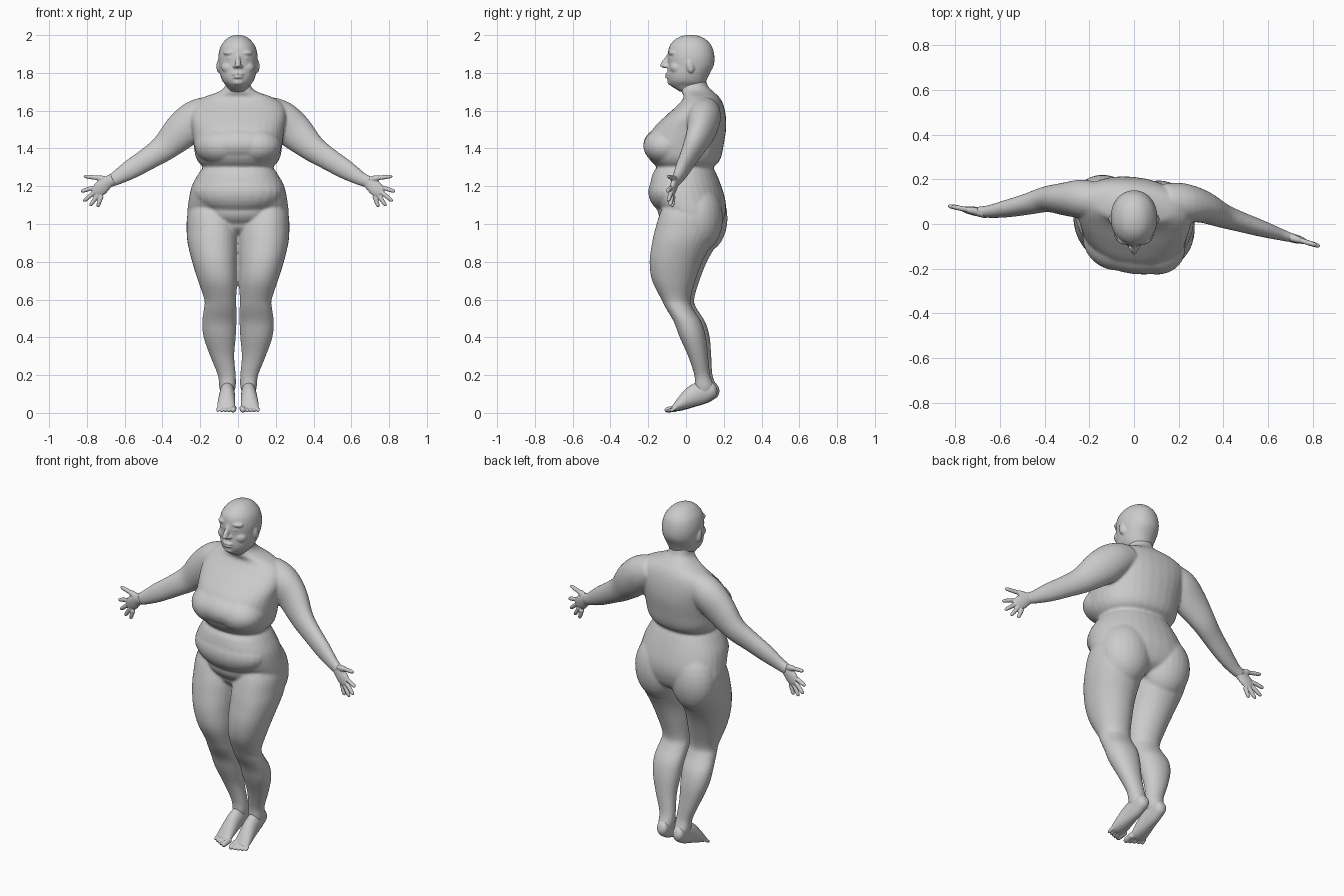
import bpy, bmesh, math
from mathutils import Vector, Matrix

TWIST = 0.1     # the body is turned slightly: y shifts with x


def dense(rows, k=4):
    """Smooth in-between rows (Catmull-Rom)."""
    out = []
    for i in range(len(rows) - 1):
        p0, p1, p2, p3 = (rows[max(0, min(len(rows) - 1, i + j))] for j in (-1, 0, 1, 2))
        for s in range(k):
            t = s / k
            out.append([0.5 * (2 * b + (c - a) * t + (2 * a - 5 * b + 4 * c - d) * t * t
                        + (3 * b - a - 3 * c + d) * t ** 3) for a, b, c, d in zip(p0, p1, p2, p3)])
    return out + [list(rows[-1])]


def loft(bm, frames, p=2.0, n=32):
    """Skin superellipse rings given as (centre, half axis a, half axis b)."""
    def se(v):
        return math.copysign(abs(v) ** (2 / p), v)
    rings = [[bm.verts.new(c + a * se(math.cos(2 * math.pi * i / n)) + b * se(math.sin(2 * math.pi * i / n)))
              for i in range(n)] for c, a, b in frames]
    for r0, r1 in zip(rings, rings[1:]):
        for i in range(n):
            j = (i + 1) % n
            bm.faces.new((r0[i], r0[j], r1[j], r1[i]))
    bm.faces.new(rings[0])
    bm.faces.new(rings[-1])


def stack(bm, rows, p=2.2, s=1):
    """Horizontal rings: z, x0, x1, y0, y1."""
    loft(bm, [(Vector((s * (x0 + x1) / 2, (y0 + y1) / 2, z)), Vector(((x1 - x0) / 2, 0, 0)),
               Vector((0, (y1 - y0) / 2, 0))) for z, x0, x1, y0, y1 in dense(rows)], p)


def tube(bm, rows, hint, k=4, n=24):
    """Rings along a path: x, y, z, radius across hint, radius along hint."""
    d = dense(rows, k)
    pts = [Vector(r[:3]) for r in d]
    frames = []
    for i, r in enumerate(d):
        t = (pts[min(i + 1, len(d) - 1)] - pts[max(i - 1, 0)]).normalized()
        a = t.cross(Vector(hint)).normalized()
        frames.append((pts[i], a * r[3], a.cross(t) * r[4]))
    loft(bm, frames, 2, n)


def ball(bm, c, r, tilt=0.0):
    m = Matrix.Translation(c) @ Matrix.Rotation(tilt, 4, 'X') @ Matrix.Diagonal((*r, 1))
    bmesh.ops.create_uvsphere(bm, u_segments=24, v_segments=16, radius=1, matrix=m)


def digit(bm, a, b, r, hint):
    """Tapered finger or toe with a round tip."""
    a, b = Vector(a), Vector(b)
    tube(bm, [(*a.lerp(b, t), r * f, r * f) for t, f in ((0, 1), (.5, 1), (.85, .85), (1, .4))], hint, 3, 12)


def finish(name, bm, voxel, smooth, twist=0.0):
    """Turn slightly, then fuse the overlapping masses into one skin."""
    for v in bm.verts:
        v.co.y -= twist * v.co.x
    bmesh.ops.recalc_face_normals(bm, faces=bm.faces)
    me = bpy.data.meshes.new(name)
    bm.to_mesh(me)
    bm.free()
    ob = bpy.data.objects.new(name, me)
    bpy.context.collection.objects.link(ob)
    rm = ob.modifiers.new("fuse", 'REMESH')
    rm.mode, rm.voxel_size, rm.use_smooth_shade = 'VOXEL', voxel, True
    sm = ob.modifiers.new("soften", 'SMOOTH')
    sm.factor, sm.iterations = 0.5, smooth


# Body: torso, neck, legs and arms
body = bmesh.new()
torso = [(1.78, .064, .0, .1), (1.73, .069, -.022, .116), (1.70, .103, -.022, .145), (1.67, .185, -.01, .175),
         (1.63, .24, -.04, .195), (1.57, .255, -.107, .208), (1.5, .245, -.175, .21), (1.42, .235, -.21, .198),
         (1.36, .225, -.2, .186), (1.325, .208, -.178, .17), (1.30, .187, -.155, .145), (1.27, .207, -.173, .158),
         (1.2, .245, -.187, .185), (1.12, .262, -.165, .207), (1.05, .267, -.115, .205), (.98, .24, -.1, .175),
         (.94, .15, -.05, .1)]
stack(body, [(z, -w, w, y0, y1) for z, w, y0, y1 in torso])
ball(body, (0, -.07, 1.42), (.232, .155, .107))                 # bust mass
ball(body, (0, -.06, 1.17), (.235, .138, .125))                 # belly
ball(body, (0, -.03, 1.075), (.19, .12, .095))                  # lower belly fold

leg = [(1.12, .06, .24, -.09, .17), (1.05, .02, .268, -.125, .19), (.97, .0, .272, -.15, .182),
       (.9, .0, .267, -.166, .152), (.8, .004, .243, -.18, .098), (.7, .004, .212, -.168, .06),
       (.6, .01, .178, -.12, .033), (.55, .008, .181, -.094, .048), (.48, .008, .19, -.053, .092),
       (.4, .012, .182, -.023, .115), (.3, .02, .147, .02, .125), (.2, .012, .107, .05, .134),
       (.14, .012, .1, .053, .155), (.1, .025, .09, .06, .15)]
arm = [(.14, 1.6, .08, .08), (.22, 1.56, .098, .088), (.30, 1.49, .097, .075), (.39, 1.405, .073, .057),
       (.47, 1.35, .061, .047), (.57, 1.288, .052, .038), (.65, 1.24, .037, .028), (.70, 1.22, .03, .022)]
arm_y = {-1: (.1, .11, .11, .11, .09, .068, .055, .057), 1: (.1, .095, .08, .04, .012, -.02, -.045, -.06)}
for s in (-1, 1):
    ball(body, (s * .09, -.085, 1.412), (.14, .132, .102))      # breast
    ball(body, (s * .125, .085, 1.03), (.14, .122, .18))        # buttock
    stack(body, leg, 2.1, s)
    tube(body, [(s * x, y + TWIST * s * x, z, ra, rb)           # arm positions already include the turn
                for (x, z, ra, rb), y in zip(arm, arm_y[s])], (0, 1, 0))
finish("body", body, .0075, 6, TWIST)

# Hands
knuckles = [(.768, 1.192), (.758, 1.17), (.743, 1.153), (.722, 1.148)]
tips = [(.832, 1.172), (.818, 1.12), (.784, 1.095), (.744, 1.09)]
for s in (-1, 1):
    def at(x, z):
        return (s * x, .055 + (x - .7) * .2 if s < 0 else -.06 - (x - .7) * .3, z)
    hand = bmesh.new()
    tube(hand, [(*at(.66, 1.236), .031, .022), (*at(.69, 1.22), .032, .021),
                (*at(.73, 1.187), .039, .018), (*at(.757, 1.163), .028, .012)], (0, 1, 0))
    for k, t in zip(knuckles, tips):
        digit(hand, at(*k), at(*t), .0115, (0, 1, 0))
    digit(hand, at(.685, 1.232), at(.75, 1.246), .017, (0, 1, 0))
    digit(hand, at(.735, 1.243), at(.817, 1.253), .0115, (0, 1, 0))
    finish("hand_right" if s < 0 else "hand_left", hand, .004, 2)

# Feet, pointing down toward the toes
for s in (-1, 1):
    foot = bmesh.new()
    tube(foot, [(s * x, y, z, ra, rb) for x, y, z, ra, rb in (
        (.055, .168, .13, .015, .015), (.055, .15, .125, .042, .033), (.056, .1, .112, .058, .038),
        (.058, .045, .09, .056, .042), (.061, -.005, .058, .04, .046), (.063, -.04, .034, .025, .047),
        (.063, -.062, .022, .014, .042))], (1, 0, 0))
    for i, r in enumerate((.016, .0105, .01, .0095, .009)):
        x = .025 + i * .0195 + (.003 if i else 0)
        digit(foot, (s * (x - .002), -.045, .026), (s * (x + .001), -.11 + .009 * i, r * .7 + .002), r, (1, 0, 0))
    finish("foot_right" if s < 0 else "foot_left", foot, .004, 2, TWIST)

# Head with face and ears
head = bmesh.new()
skull = [(2.001, .012, .01, .035), (1.993, .04, -.028, .075), (1.975, .066, -.06, .108), (1.94, .092, -.088, .137),
         (1.89, .104, -.097, .15), (1.84, .102, -.096, .147), (1.79, .094, -.099, .122), (1.755, .081, -.094, .107),
         (1.73, .06, -.078, .1), (1.70, .045, -.03, .09)]
stack(head, [(z, -w, w, y0, y1) for z, w, y0, y1 in skull], 2.1)
tube(head, [(0, -.085, 1.9, .012, .012), (0, -.099, 1.872, .015, .012), (0, -.114, 1.847, .018, .016),
            (0, -.108, 1.828, .009, .016)], (1, 0, 0))          # nose
ball(head, (0, -.122, 1.84), (.014, .016, .011))                # nose tip
ball(head, (0, -.074, 1.752), (.034, .025, .02))                # chin
for z, w in ((1.793, .032), (1.778, .027)):
    ball(head, (0, -.095, z), (w, .016, .008))                  # lips
for s in (-1, 1):
    ball(head, (s * .036, -.066, 1.906), (.042, .028, .016))    # brow
    ball(head, (s * .038, -.073, 1.878), (.021, .018, .009))    # eye
    ball(head, (s * .045, -.05, 1.828), (.043, .036, .035))     # cheek
    ball(head, (s * .015, -.104, 1.834), (.011, .014, .009))    # nostril
    ball(head, (s * .102, .022, 1.835), (.012, .02, .036), .2)  # ear
finish("head", head, .005, 3)
